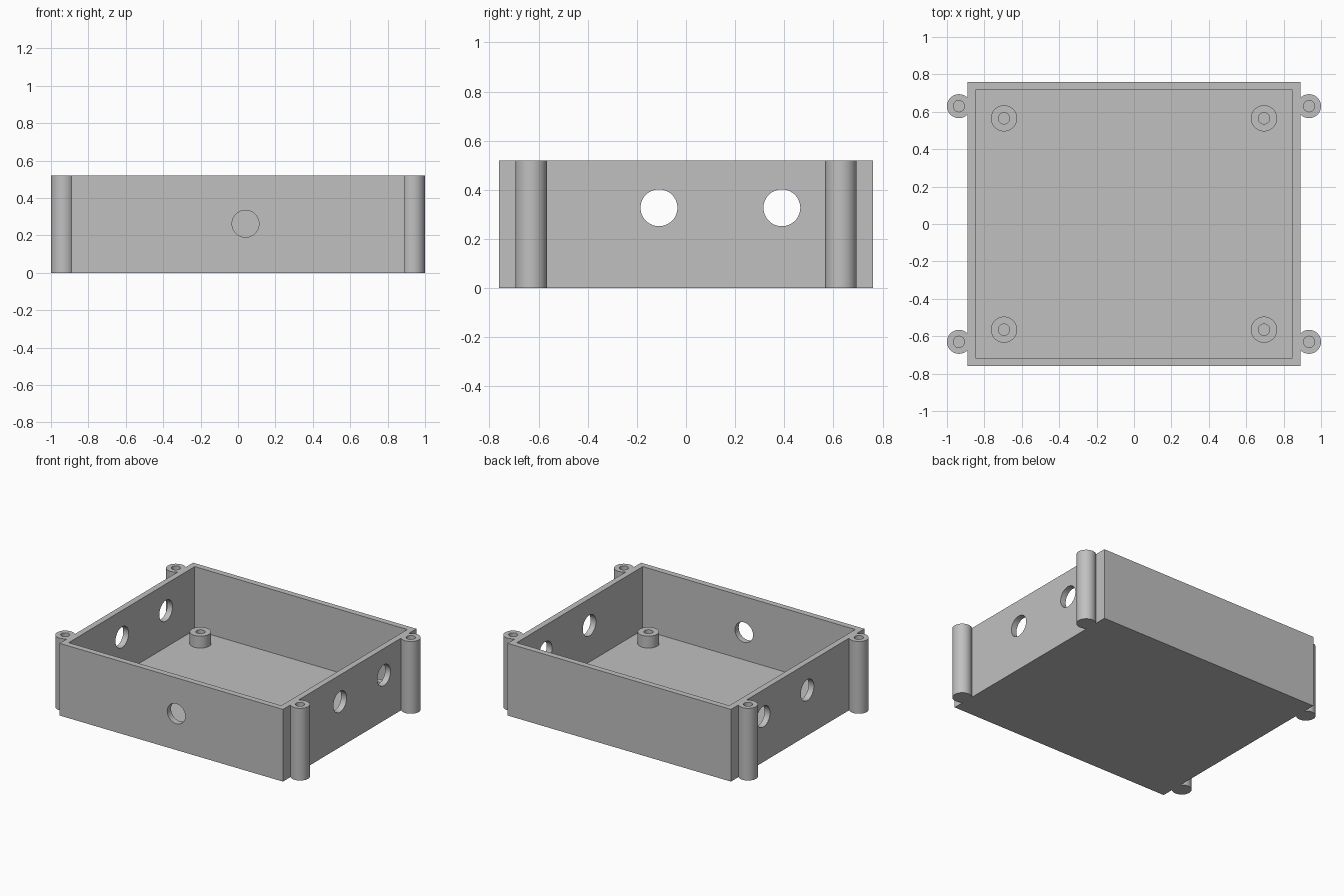
import bpy
import bmesh
from math import cos, sin, tau, radians

if "Cube" in bpy.data.objects:
    bpy.data.objects.remove(bpy.data.objects["Cube"])

GREY = (0.53, 0.53, 0.53, 1)
grey = bpy.data.materials.new("plain grey plastic")
grey.use_nodes = True
grey.diffuse_color = GREY
grey.node_tree.nodes["Principled BSDF"].inputs["Base Color"].default_value = GREY

HALF_X, HALF_Y, HEIGHT = 0.89, 0.76, 0.52
WALL, FLOOR = 0.043, 0.064
SEGMENTS = 48


def add_box(name, half_x, half_y, z0, z1):
    bpy.ops.mesh.primitive_cube_add(size=1, location=(0, 0, (z0 + z1) / 2))
    obj = bpy.context.object
    obj.name = name
    obj.scale = (2 * half_x, 2 * half_y, z1 - z0)
    bpy.ops.object.transform_apply(location=True, rotation=True, scale=True)
    return obj


def add_cutter(name, radius, length, location, rotation):
    bpy.ops.mesh.primitive_cylinder_add(vertices=SEGMENTS, radius=radius, depth=length,
                                        location=location, rotation=rotation)
    bpy.context.object.name = name
    return bpy.context.object


def cut(target, cutter):
    bpy.context.view_layer.objects.active = target
    mod = target.modifiers.new("cut", "BOOLEAN")
    mod.operation, mod.solver, mod.object = "DIFFERENCE", "EXACT", cutter
    bpy.ops.object.modifier_apply(modifier=mod.name)
    bpy.data.objects.remove(cutter)


def finish(obj):
    obj.data.materials.clear()
    obj.data.materials.append(grey)
    bpy.ops.object.select_all(action="DESELECT")
    obj.select_set(True)
    bpy.context.view_layer.objects.active = obj
    bpy.ops.object.shade_smooth_by_angle(angle=radians(30))


def add_screw_post(name, x, y, z0, z1, radius, bore, bore_z):
    """Round post with a blind screw hole, built as stacked rings."""
    bm = bmesh.new()
    profile = [(radius, z0), (radius, z1), (bore, z1), (bore, bore_z)]
    angles = [tau * i / SEGMENTS for i in range(SEGMENTS)]
    rings = [[bm.verts.new((r * cos(a), r * sin(a), z)) for a in angles]
             for r, z in profile]
    for low, high in zip(rings, rings[1:]):
        for i in range(SEGMENTS):
            j = (i + 1) % SEGMENTS
            bm.faces.new((low[i], low[j], high[j], high[i]))
    bm.faces.new(rings[0][::-1])
    bm.faces.new(rings[-1])
    mesh = bpy.data.meshes.new(name)
    bm.to_mesh(mesh)
    bm.free()
    obj = bpy.data.objects.new(name, mesh)
    obj.location = (x, y, 0)
    bpy.context.collection.objects.link(obj)
    finish(obj)


# Open tray with cable holes
tray = add_box("enclosure_tray", HALF_X, HALF_Y, 0, HEIGHT)
cut(tray, add_box("cavity", HALF_X - WALL, HALF_Y - WALL, FLOOR, HEIGHT + 0.2))
for hole_y in (-0.11, 0.39):
    cut(tray, add_cutter("side_hole", 0.075, 2.4, (0, hole_y, 0.327), (0, radians(90), 0)))
cut(tray, add_cutter("front_hole", 0.072, 0.2, (0.04, -HALF_Y, 0.262), (radians(90), 0, 0)))
finish(tray)

# Lid screw posts outside and board standoffs inside, one of each per corner
for sx, side in ((-1, "right"), (1, "left")):
    for sy, end in ((-1, "front"), (1, "back")):
        add_screw_post(f"lid_post_{end}_{side}", sx * 0.936, sy * 0.63,
                       0, HEIGHT, 0.064, 0.03, FLOOR)
        add_screw_post(f"board_standoff_{end}_{side}", sx * 0.695, sy * 0.565,
                       FLOOR - 0.01, 0.15, 0.07, 0.03, FLOOR)
